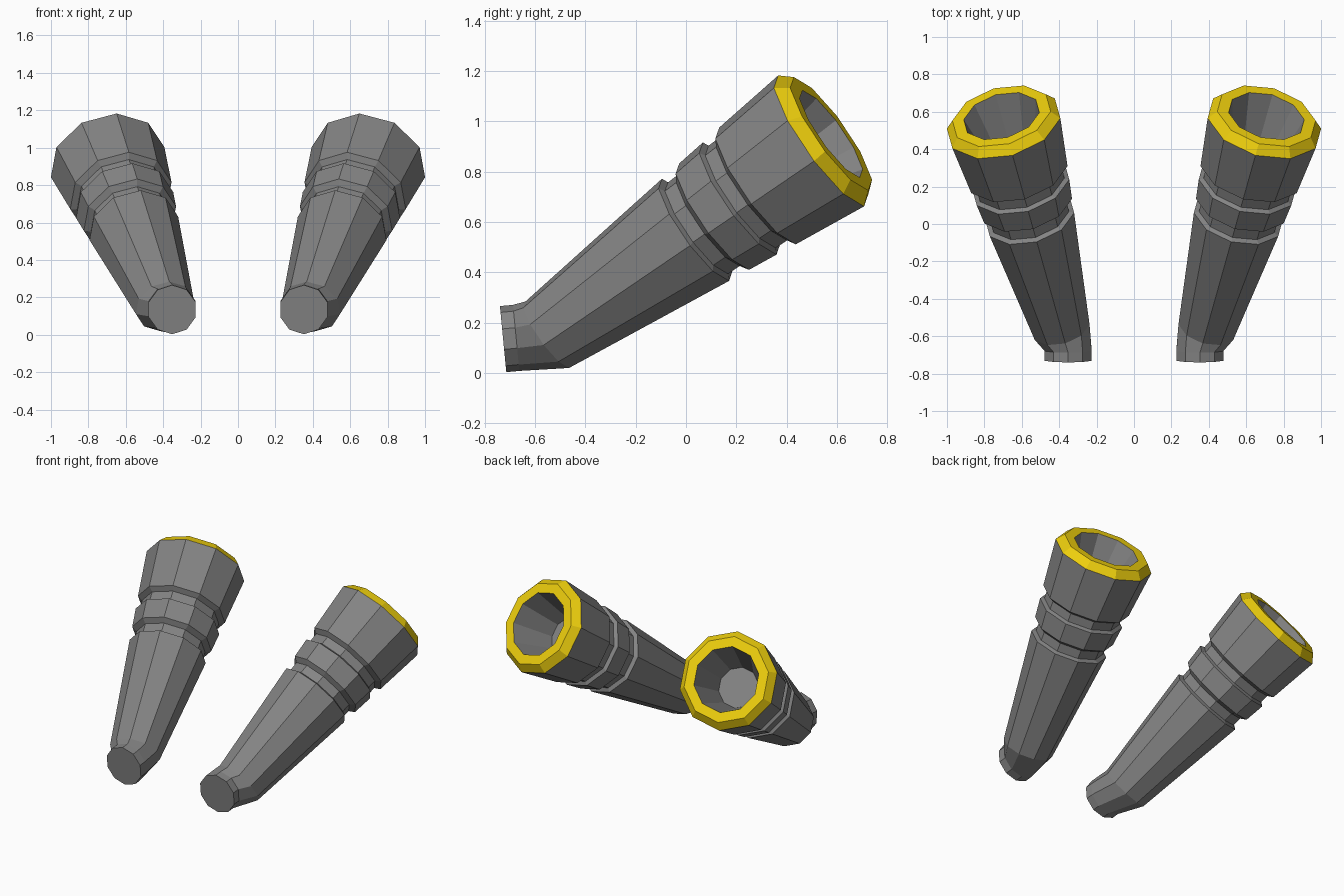
import bpy, bmesh, math
from mathutils import Vector

if "Cube" in bpy.data.objects:
    bpy.data.objects.remove(bpy.data.objects["Cube"])

SIDES = 10
MOUTH = Vector((0.697, 0.5375, 0.9225))            # centre of the widest ring
AXIS = Vector((0.223, 0.7955, 0.563)).normalized()  # long axis of the tube
NOSE_AXIS = Vector((0, 0.995, 0.096)).normalized()  # axis of the bent front end


def ring(centre, axis, radius):
    up = (Vector((0, 0, 1)) - axis * axis.z).normalized()
    side = axis.cross(up)
    angles = [2 * math.pi * k / SIDES for k in range(SIDES)]
    return [centre + radius * (up * math.cos(t) + side * math.sin(t)) for t in angles]


def along(s, radius):
    return ring(MOUTH + AXIS * s, AXIS, radius)


def make_material(name, colour):
    mat = bpy.data.materials.new(name)
    mat.diffuse_color = (*colour, 1)
    mat.use_nodes = True
    mat.node_tree.nodes["Principled BSDF"].inputs["Base Color"].default_value = mat.diffuse_color
    return mat


def loft(name, rings, material, cap_start=False, cap_end=False):
    bm = bmesh.new()
    loops = [[bm.verts.new(p) for p in r] for r in rings]
    for a, b in zip(loops, loops[1:]):
        for k in range(SIDES):
            j = (k + 1) % SIDES
            bm.faces.new((a[k], a[j], b[j], b[k]))
    if cap_start:
        bm.faces.new(loops[0][::-1])
    if cap_end:
        bm.faces.new(loops[-1])
    mesh = bpy.data.meshes.new(name)
    bm.to_mesh(mesh)
    bm.free()
    mesh.materials.append(material)
    obj = bpy.data.objects.new(name, mesh)
    bpy.context.collection.objects.link(obj)
    # second tube mirrored across x = 0
    obj.modifiers.new("Mirror", 'MIRROR').use_mirror_merge = False
    return obj


gold = make_material("gold", (0.85, 0.62, 0.004))
dark = make_material("dark_grey", (0.23, 0.23, 0.23))

# Outer shell: bent nose, long taper, two grooves, barrel
nose = Vector((0.352, -0.7275, 0.134))
shell = [ring(nose, NOSE_AXIS, 0.132), ring(nose + NOSE_AXIS * 0.052, NOSE_AXIS, 0.132)]
shell += [along(s, r) for s, r in [
    (-1.369, 0.16),
    (-0.628, 0.246), (-0.616, 0.220), (-0.558, 0.222), (-0.535, 0.256),
    (-0.407, 0.270), (-0.395, 0.246), (-0.339, 0.248), (-0.318, 0.281),
    (0, 0.315)]]
loft("tube_shell", shell, dark, cap_start=True)

# Gold rim: chamfer and flat lip
loft("mouth_rim", [along(0, 0.315), along(0.05, 0.273), along(0.05, 0.21)], gold)

# Tapered bore with closed floor
loft("tube_bore", [along(0.05, 0.21), along(-0.23, 0.13)], dark, cap_end=True)
